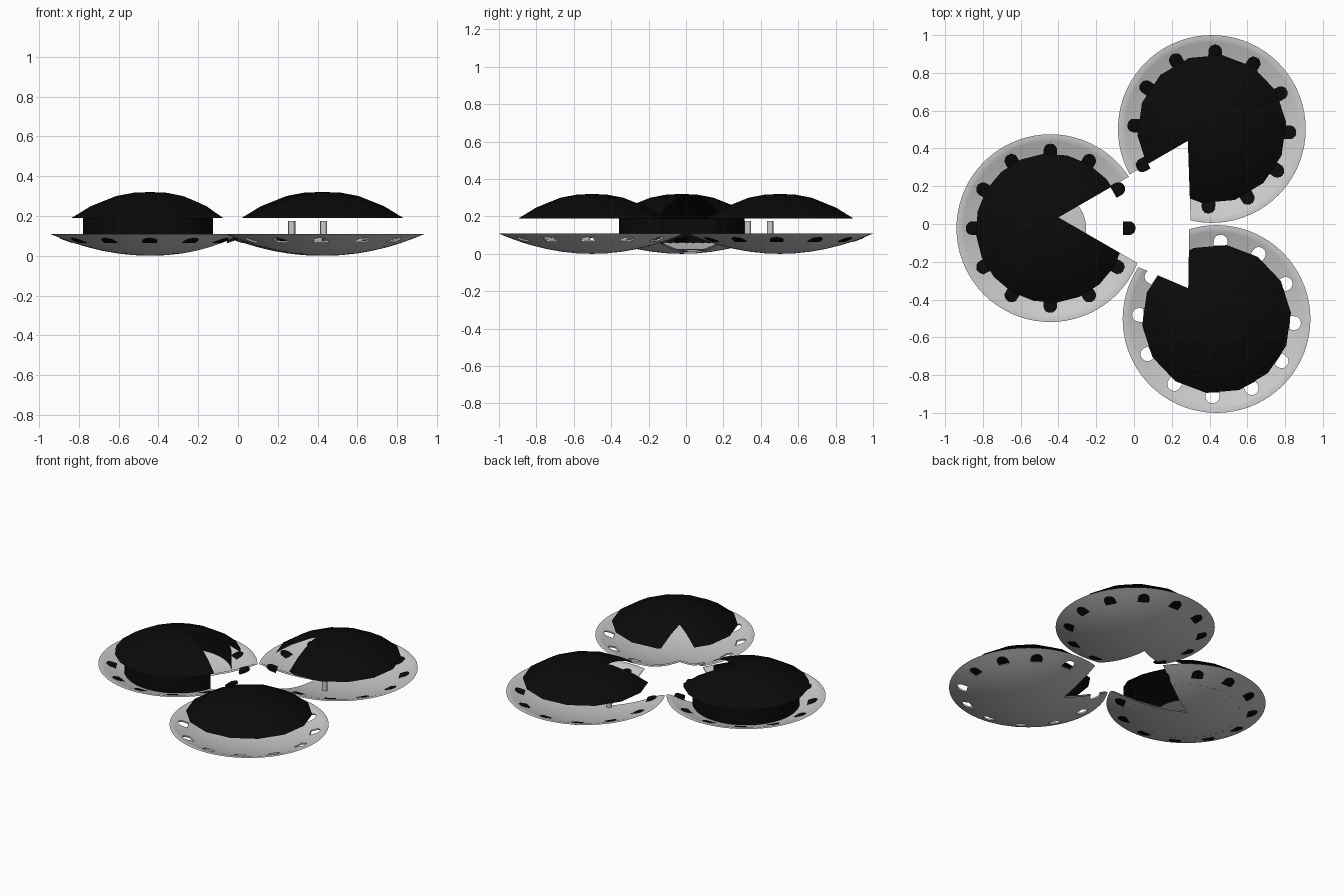
import bpy, bmesh, math
from mathutils import Matrix, Vector

if "Cube" in bpy.data.objects:
    bpy.data.objects.remove(bpy.data.objects["Cube"])

BLACK = bpy.data.materials.new("black")
BLACK.diffuse_color = (0.003, 0.003, 0.003, 1)
BLACK.use_nodes = True
BLACK.node_tree.nodes["Principled BSDF"].inputs["Base Color"].default_value = BLACK.diffuse_color
R, RIM = 0.497, 0.108


def bowl_z(r):
    return RIM * (r / R) ** 2


def revolve(profile, n, phase=0.0):
    """Surface of revolution; points with r = 0 become poles."""
    bm = bmesh.new()
    rings = []
    for r, z in profile:
        if r == 0:
            rings.append([bm.verts.new((0, 0, z))] * n)
        else:
            rings.append([bm.verts.new((r * math.cos(phase + math.tau * i / n),
                                        r * math.sin(phase + math.tau * i / n), z)) for i in range(n)])
    for a, b in zip(rings, rings[1:]):
        for i in range(n):
            j = (i + 1) % n
            quad = list(dict.fromkeys((a[i], a[j], b[j], b[i])))
            bm.faces.new(quad)
    bmesh.ops.recalc_face_normals(bm, faces=bm.faces[:])
    return bm


def finish(bm, name, loc=(0, 0), mat=None, smooth=False):
    me = bpy.data.meshes.new(name)
    bm.to_mesh(me)
    bm.free()
    ob = bpy.data.objects.new(name, me)
    ob.location = (loc[0], loc[1], 0)
    bpy.context.collection.objects.link(ob)
    if mat:
        me.materials.append(mat)
    if smooth:
        bpy.ops.object.select_all(action='DESELECT')
        ob.select_set(True)
        bpy.context.view_layer.objects.active = ob
        bpy.ops.object.shade_smooth_by_angle(angle=math.radians(30))
    return ob


def cut_wedge(bm, apex, a0, a1):
    """Remove the sector between the angles a0 and a1 (degrees) around apex."""
    p = Vector((apex[0], apex[1], 0))
    normals = []
    for ang, s in ((a0, 1), (a1, -1)):
        t = math.radians(ang)
        n = Vector((-math.sin(t), math.cos(t), 0)) * s
        normals.append(n)
        bmesh.ops.bisect_plane(bm, geom=bm.verts[:] + bm.edges[:] + bm.faces[:],
                               dist=1e-5, plane_co=p, plane_no=n)
    gone = [f for f in bm.faces
            if all((f.calc_center_median() - p).dot(n) > 0 for n in normals)]
    bmesh.ops.delete(bm, geom=gone, context='FACES')


def vent_prisms(phase, skip, half):
    """Ring of D-shaped prisms that follow the slope of the bowl."""
    bm = bmesh.new()
    tilt = math.atan(2 * RIM * 0.415 / R ** 2)
    outline = [(-0.03, -0.036), (0, -0.036)]
    outline += [(0.036 * math.cos(math.radians(t)), 0.036 * math.sin(math.radians(t)))
                for t in range(-72, 73, 18)]
    outline += [(0, 0.036), (-0.03, 0.036)]
    for k in range(12):
        if k in skip:
            continue
        m = (Matrix.Rotation(math.radians(phase + 30 * k), 4, 'Z')
             @ Matrix.Translation((0.415, 0, bowl_z(0.415) + 0.005))
             @ Matrix.Rotation(-tilt, 4, 'Y'))
        lo = [bm.verts.new(m @ Vector((x, y, -half))) for x, y in outline]
        hi = [bm.verts.new(m @ Vector((x, y, half))) for x, y in outline]
        bm.faces.new(lo[::-1])
        bm.faces.new(hi)
        for i in range(len(lo)):
            j = (i + 1) % len(lo)
            bm.faces.new((lo[i], lo[j], hi[j], hi[i]))
    bmesh.ops.recalc_face_normals(bm, faces=bm.faces[:])
    return bm


def bowl_mesh(phase):
    """Thin saucer shell with vents cut through it."""
    outer = [(r, bowl_z(r)) for r in (0, 0.08, 0.16, 0.24, 0.32, 0.38, 0.44, R)]
    inner = [(r, bowl_z(r) + 0.01) for r in (0.46, 0.44, 0.38, 0.32, 0.24, 0.16, 0.08, 0)]
    ob = finish(revolve(outer + [(0.475, RIM)] + inner, 72), "bowl_blank")
    cutter = finish(vent_prisms(phase, (), 0.03), "vent_cutter")
    cutter.hide_render = True
    mod = ob.modifiers.new("vents", 'BOOLEAN')
    mod.operation = 'DIFFERENCE'
    mod.solver = 'EXACT'
    mod.object = cutter
    bm = bmesh.new()
    bm.from_object(ob, bpy.context.evaluated_depsgraph_get())
    bpy.data.objects.remove(ob)
    bpy.data.objects.remove(cutter)
    return bm


# name, centre, notch apex, notch angles, vent phase, plugs left out (None = open vents), dome sides
UNITS = [
    ("left", (-0.443, -0.022), (-0.40, 0.035), -30, 30, 0, (), 20),
    ("back", (0.412, 0.503), (0.285, 0.44), 210, 272, -2.5, (8,), 14),
    ("front", (0.437, -0.503), (0.287, -0.34), 89, 157, -3, None, 14),
]
DOME = [(0.395, 0.19), (0.30, 0.248), (0.17, 0.30), (0.08, 0.317), (0, 0.32)]

for name, c, apex, a0, a1, phase, skip, sides in UNITS:
    local = (apex[0] - c[0], apex[1] - c[1])
    # saucer-shaped bowl
    bm = bowl_mesh(phase)
    cut_wedge(bm, local, a0, a1)
    finish(bm, name + "_bowl", c, smooth=True)
    # faceted black dome
    bm = revolve(DOME, sides, math.radians(5))
    cut_wedge(bm, local, a0, a1)
    finish(bm, name + "_dome", c, BLACK)
    # black vent plugs
    if skip is not None:
        finish(vent_prisms(phase, skip, 0.007), name + "_vent_plugs", c, BLACK)

# black drum and small floor disc, only on the left unit
name, c, apex, a0, a1 = UNITS[0][:5]
bm = revolve([(0.335, bowl_z(0.335)), (0.335, 0.19)], 48)
cut_wedge(bm, (apex[0] - c[0], apex[1] - c[1]), a0, a1)
finish(bm, "left_drum", c, BLACK, smooth=True)
finish(revolve([(0, 0.018), (0.19, 0.024), (0, 0.026)], 32), "left_floor_disc", c)

# two short posts inside the back unit
for i, (x, y) in enumerate(((0.27, 0.45), (0.43, 0.33))):
    bm = revolve([(0, 0.02), (0.018, 0.02), (0.018, 0.175), (0, 0.175)], 12)
    finish(bm, "post_%d" % i, (x, y), smooth=True)
